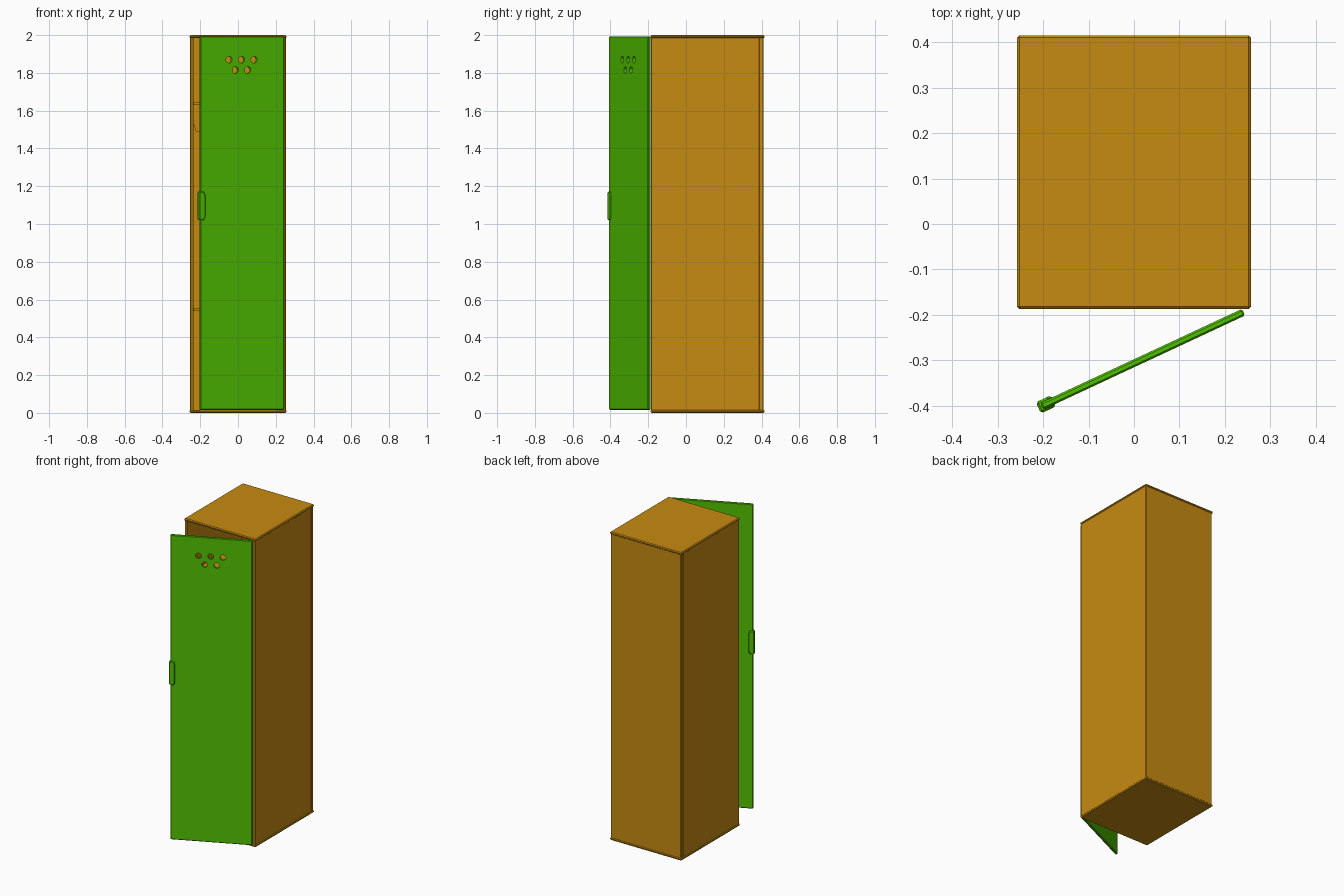
import bpy, bmesh
from math import radians
from mathutils import Matrix, Vector

if "Cube" in bpy.data.objects:
    bpy.data.objects.remove(bpy.data.objects["Cube"], do_unlink=True)


def material(name, rgb):
    mat = bpy.data.materials.new(name)
    mat.use_nodes = True
    mat.diffuse_color = (*rgb, 1)
    mat.node_tree.nodes["Principled BSDF"].inputs["Base Color"].default_value = (*rgb, 1)
    return mat


WOOD = material("ochre brown", (0.57, 0.26, 0.006))
GREEN = material("leaf green", (0.08, 0.53, 0.0))


def finish(name, bm, mat, bevel=0):
    if bevel:
        bmesh.ops.bevel(bm, geom=bm.edges[:], offset=bevel, segments=1, affect='EDGES')
    bmesh.ops.recalc_face_normals(bm, faces=bm.faces[:])
    mesh = bpy.data.meshes.new(name)
    bm.to_mesh(mesh)
    bm.free()
    mesh.materials.append(mat)
    obj = bpy.data.objects.new(name, mesh)
    bpy.context.collection.objects.link(obj)
    return obj


def box(name, low, high, mat, bevel=0.004):
    low, high = Vector(low), Vector(high)
    bm = bmesh.new()
    place = Matrix.Translation((low + high) / 2) @ Matrix.Diagonal((*(high - low), 1))
    bmesh.ops.create_cube(bm, size=1, matrix=place)
    return finish(name, bm, mat, bevel)


def plate(name, outline, y0, y1, mat):
    # Extrude an x-z outline through the given depth
    bm = bmesh.new()
    face = bm.faces.new([bm.verts.new((x, y0, z)) for x, z in outline])
    new = bmesh.ops.extrude_face_region(bm, geom=[face])["geom"]
    bmesh.ops.translate(bm, vec=(0, y1 - y0, 0),
                        verts=[v for v in new if isinstance(v, bmesh.types.BMVert)])
    return finish(name, bm, mat)


# Cabinet shell, open at the front; top and bottom overhang the walls slightly
W, FRONT, BACK, T, LIP = 0.257, -0.187, 0.415, 0.016, 0.004
inner = W - 0.022
box("bottom_panel", (-W, FRONT, 0), (W, BACK, T), WOOD, 0.005)
box("top_panel", (-W, FRONT, 2 - T), (W, BACK, 2), WOOD, 0.005)
box("back_panel", (LIP - W, BACK - 0.028, T - 0.004),
    (W - LIP, BACK - LIP, 2 - T + 0.004), WOOD, 0.003)
for side, s in (("left", 1), ("right", -1)):
    xs = sorted((s * inner, s * (W - LIP)))
    box(side + "_side_panel", (xs[0], FRONT + 0.002, T - 0.004),
        (xs[1], BACK - 0.026, 2 - T + 0.004), WOOD, 0.003)

# Shelves and the hook rail below the upper one
for name, z in (("lower_shelf", 0.54), ("upper_shelf", 1.63)):
    box(name, (-inner, FRONT + 0.03, z), (inner, BACK - 0.026, z + 0.012), WOOD, 0)
plate("coat_rail", [(-inner, 1.63), (-inner, 1.53), (0.012 - inner, 1.49),
                    (inner - 0.012, 1.49), (inner, 1.53), (inner, 1.63)],
      BACK - 0.046, BACK - 0.026, WOOD)

# Door, modelled with its hinge line at the origin
LENGTH = 0.49
door = box("door", (-LENGTH, -0.008, 0.016), (0, 0.008, 1.993), GREEN, 0.004)

# Ventilation holes
bm = bmesh.new()
for count, z in ((3, 1.87), (2, 1.815)):
    for i in range(count):
        x = -LENGTH / 2 - 0.004 + (i - (count - 1) / 2) * 0.073
        bmesh.ops.create_cone(bm, cap_ends=True, segments=12, radius1=0.018, radius2=0.018,
                              depth=0.1, matrix=Matrix.Translation((x, 0, z))
                              @ Matrix.Rotation(radians(90), 4, 'X'))
cutter = finish("vent_cutter", bm, GREEN)
cutter.hide_render = True
cut = door.modifiers.new("vents", 'BOOLEAN')
cut.operation = 'DIFFERENCE'
cut.object = cutter
cut.solver = 'EXACT'
bpy.context.view_layer.objects.active = door
bpy.ops.object.modifier_apply(modifier=cut.name)
bpy.data.objects.remove(cutter, do_unlink=True)

# Handle wrapped round the free edge, with chamfered rims
edge, inside = -LENGTH - 0.008, -LENGTH + 0.029
handle = plate("handle", [(edge, 1.02), (inside - 0.009, 1.02), (inside, 1.04),
                          (inside, 1.152), (inside - 0.009, 1.172), (edge, 1.172)],
               -0.0135, 0.0135, GREEN)
chamfer = handle.modifiers.new("chamfer", 'BEVEL')
chamfer.width = 0.005
chamfer.segments = 1
chamfer.limit_method = 'ANGLE'
chamfer.angle_limit = radians(70)

# Swing the door open
for obj in (door, handle):
    obj.location = (0.241, -0.194, 0)
    obj.rotation_euler = (0, 0, radians(25))
